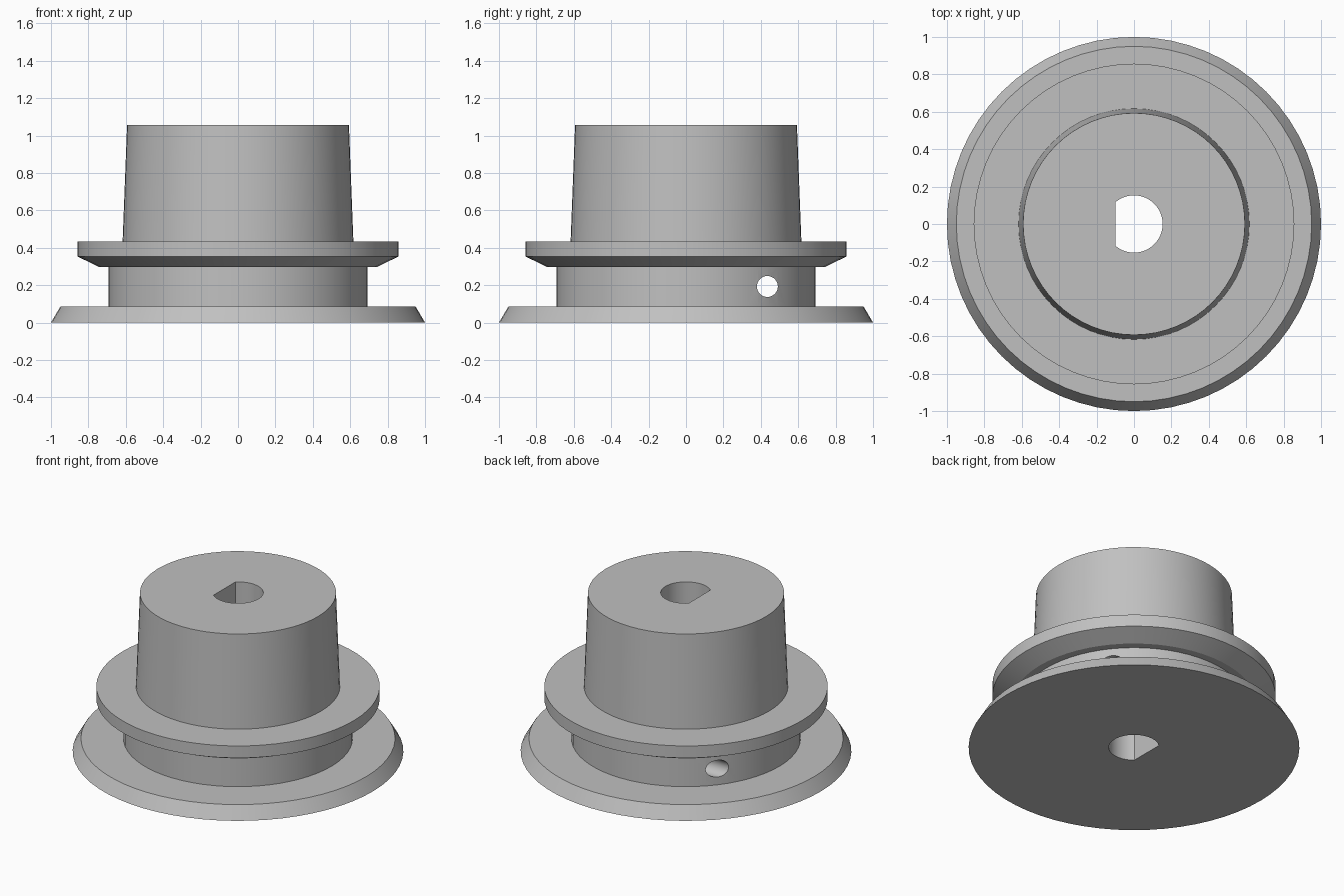
import bpy, bmesh, math
from mathutils import Matrix

cube = bpy.data.objects.get("Cube")
if cube:
    bpy.data.objects.remove(cube, do_unlink=True)

SEGMENTS = 64

grey = bpy.data.materials.new("plain grey")
grey.use_nodes = True
colour = (0.53, 0.53, 0.53, 1)
grey.diffuse_color = colour
grey.node_tree.nodes["Principled BSDF"].inputs["Base Color"].default_value = colour


def make_object(name, bm):
    bmesh.ops.recalc_face_normals(bm, faces=bm.faces)
    mesh = bpy.data.meshes.new(name)
    bm.to_mesh(mesh)
    bm.free()
    mesh.materials.append(grey)
    obj = bpy.data.objects.new(name, mesh)
    bpy.context.collection.objects.link(obj)
    return obj


def lathe(name, profile):
    """Solid of revolution about z, closed by flat caps at both ends."""
    bm = bmesh.new()
    rings = []
    for r, z in profile:
        angles = [2 * math.pi * i / SEGMENTS for i in range(SEGMENTS)]
        rings.append([bm.verts.new((r * math.cos(a), r * math.sin(a), z)) for a in angles])
    for low, high in zip(rings, rings[1:]):
        for i in range(SEGMENTS):
            j = (i + 1) % SEGMENTS
            bm.faces.new((low[i], low[j], high[j], high[i]))
    bm.faces.new(rings[0])
    bm.faces.new(rings[-1])
    return make_object(name, bm)


def cut(obj, cutter):
    """Subtract the cutter, bake the result and drop the cutter."""
    cutter.hide_render = True
    mod = obj.modifiers.new("cut", 'BOOLEAN')
    mod.operation = 'DIFFERENCE'
    mod.solver = 'EXACT'
    mod.object = cutter
    bpy.context.view_layer.objects.active = obj
    bpy.ops.object.modifier_apply(modifier=mod.name)
    bpy.data.objects.remove(cutter, do_unlink=True)


# Stepped body: bevelled base, groove hub, upper flange, tapered barrel
spool = lathe("spool", [
    (1.0, 0.0), (0.95, 0.085),
    (0.693, 0.085), (0.693, 0.297),
    (0.743, 0.297), (0.857, 0.353),
    (0.857, 0.433), (0.617, 0.433),
    (0.593, 1.057),
])

# D-shaped shaft bore, with its flat on the -x side
bore_radius, flat_x = 0.153, -0.1
limit = math.acos(flat_x / bore_radius)
bm = bmesh.new()
steps = 40
arc = [limit * (2 * i / steps - 1) for i in range(steps + 1)]
outline = [bm.verts.new((bore_radius * math.cos(a), bore_radius * math.sin(a), -0.2)) for a in arc]
face = bm.faces.new(outline)
extruded = bmesh.ops.extrude_face_region(bm, geom=[face])["geom"]
bmesh.ops.translate(bm, vec=(0, 0, 1.5), verts=[g for g in extruded if isinstance(g, bmesh.types.BMVert)])
cut(spool, make_object("bore_cutter", bm))

# Cord hole running through the hub along x
bm = bmesh.new()
place = Matrix.Translation((0, 0.435, 0.193)) @ Matrix.Rotation(math.pi / 2, 4, 'Y')
bmesh.ops.create_cone(bm, cap_ends=True, segments=32, radius1=0.056, radius2=0.056, depth=3, matrix=place)
cut(spool, make_object("cord_hole_cutter", bm))

# Smooth round walls, sharp rims
bpy.ops.object.select_all(action='DESELECT')
spool.select_set(True)
bpy.context.view_layer.objects.active = spool
bpy.ops.object.shade_smooth_by_angle(angle=math.radians(25))
